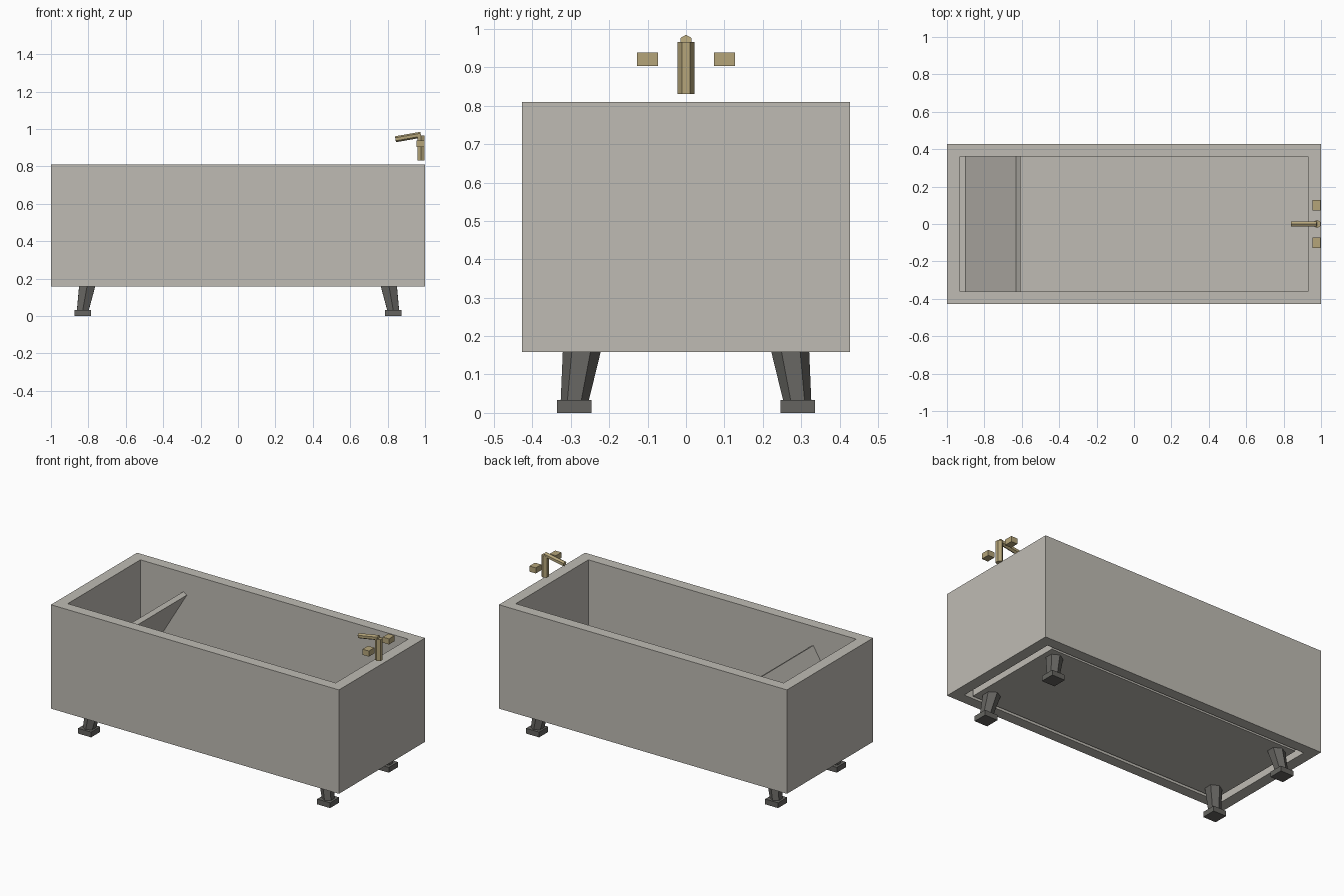
import bpy
import bmesh
from math import atan2, pi
from mathutils import Matrix, Vector

cube = bpy.data.objects.get("Cube")
if cube:
    bpy.data.objects.remove(cube, do_unlink=True)


def material(name, rgb):
    mat = bpy.data.materials.new(name)
    mat.use_nodes = True
    mat.diffuse_color = (*rgb, 1)
    mat.node_tree.nodes["Principled BSDF"].inputs["Base Color"].default_value = (*rgb, 1)
    return mat


STONE = material("warm grey stone", (0.52, 0.5, 0.455))
IRON = material("dark iron", (0.13, 0.127, 0.117))
BRASS = material("aged brass", (0.46, 0.375, 0.195))


def finish(name, bm, mat):
    bmesh.ops.recalc_face_normals(bm, faces=bm.faces)
    mesh = bpy.data.meshes.new(name)
    bm.to_mesh(mesh)
    bm.free()
    mesh.materials.append(mat)
    obj = bpy.data.objects.new(name, mesh)
    bpy.context.collection.objects.link(obj)


def box(name, low, high, mat):
    low, high = Vector(low), Vector(high)
    bm = bmesh.new()
    bmesh.ops.create_cube(bm, size=1, matrix=Matrix.Translation((low + high) / 2)
                          @ Matrix.Diagonal((*(high - low), 1)))
    finish(name, bm, mat)


def hex_rod(name, start, end, r_start, r_end, mat, side=(0, 1, 0)):
    """Six-sided tapered rod with one corner pointing along side."""
    start, end, side = Vector(start), Vector(end), Vector(side)
    axis = (end - start).normalized()
    u = (side - axis * side.dot(axis)).normalized()
    bm = bmesh.new()
    rings = [[bm.verts.new(centre + Matrix.Rotation(i * pi / 3, 3, axis) @ u * radius)
              for i in range(6)]
             for centre, radius in ((start, r_start), (end, r_end))]
    for i in range(6):
        j = (i + 1) % 6
        bm.faces.new((rings[0][i], rings[0][j], rings[1][j], rings[1][i]))
    for ring in rings:
        bm.faces.new(ring)
    finish(name, bm, mat)


# Tub walls: one rectangular ring, open above and below
bm = bmesh.new()
loops = []
for x, y, z in ((1, 0.427, 0.158), (1, 0.427, 0.81), (0.93, 0.36, 0.81), (0.93, 0.36, 0.158)):
    loops.append([bm.verts.new((sx * x, sy * y, z))
                  for sx, sy in ((-1, -1), (1, -1), (1, 1), (-1, 1))])
for k in range(4):
    a, b = loops[k], loops[(k + 1) % 4]
    for i in range(4):
        j = (i + 1) % 4
        bm.faces.new((a[i], a[j], b[j], b[i]))
finish("tub_walls", bm, STONE)

# Floor, with a smaller panel below it that leaves a groove along the walls
box("tub_floor", (-0.93, -0.36, 0.21), (0.93, 0.36, 0.24), STONE)
box("underside_panel", (-0.884, -0.342, 0.16), (0.884, 0.342, 0.22), STONE)

# Sloping backrest slab
low, high = Vector((-0.905, 0, 0.235)), Vector((-0.632, 0, 0.69))
run = high - low
lean = atan2(run.x, run.z)
thick = 0.029
bm = bmesh.new()
bmesh.ops.create_cube(bm, size=1, matrix=Matrix.Translation(low)
                      @ Matrix.Rotation(lean, 4, 'Y')
                      @ Matrix.Translation((thick / 2, 0, run.length / 2))
                      @ Matrix.Diagonal((thick, 0.72, run.length, 1)))
finish("backrest", bm, STONE)

# Splayed legs with square feet
for sx, x_name in ((1, "left"), (-1, "right")):
    for sy, y_name in ((-1, "front"), (1, "back")):
        tag = f"{y_name}_{x_name}"
        hex_rod(f"leg_{tag}", (sx * 0.832, sy * 0.292, 0.02), (sx * 0.798, sy * 0.265, 0.21),
                0.035, 0.054, IRON)
        foot = Vector((sx * 0.83, sy * 0.291, 0))
        half = Vector((0.045, 0.045, 0))
        box(f"foot_{tag}", foot - half, foot + half + Vector((0, 0, 0.033)), IRON)

# Tap: post, spout and two handles
hex_rod("tap_post", (0.978, 0, 0.831), (0.978, 0, 0.966), 0.022, 0.022, BRASS)
hex_rod("tap_spout", (0.842, 0, 0.945), (0.978, 0, 0.969), 0.016, 0.016, BRASS,
        side=(0, 0, 1))
for sy, name in ((-1, "front"), (1, "back")):
    box(f"tap_handle_{name}", (0.954, sy * 0.1 - 0.0275, 0.904),
        (0.998, sy * 0.1 + 0.0275, 0.939), BRASS)
